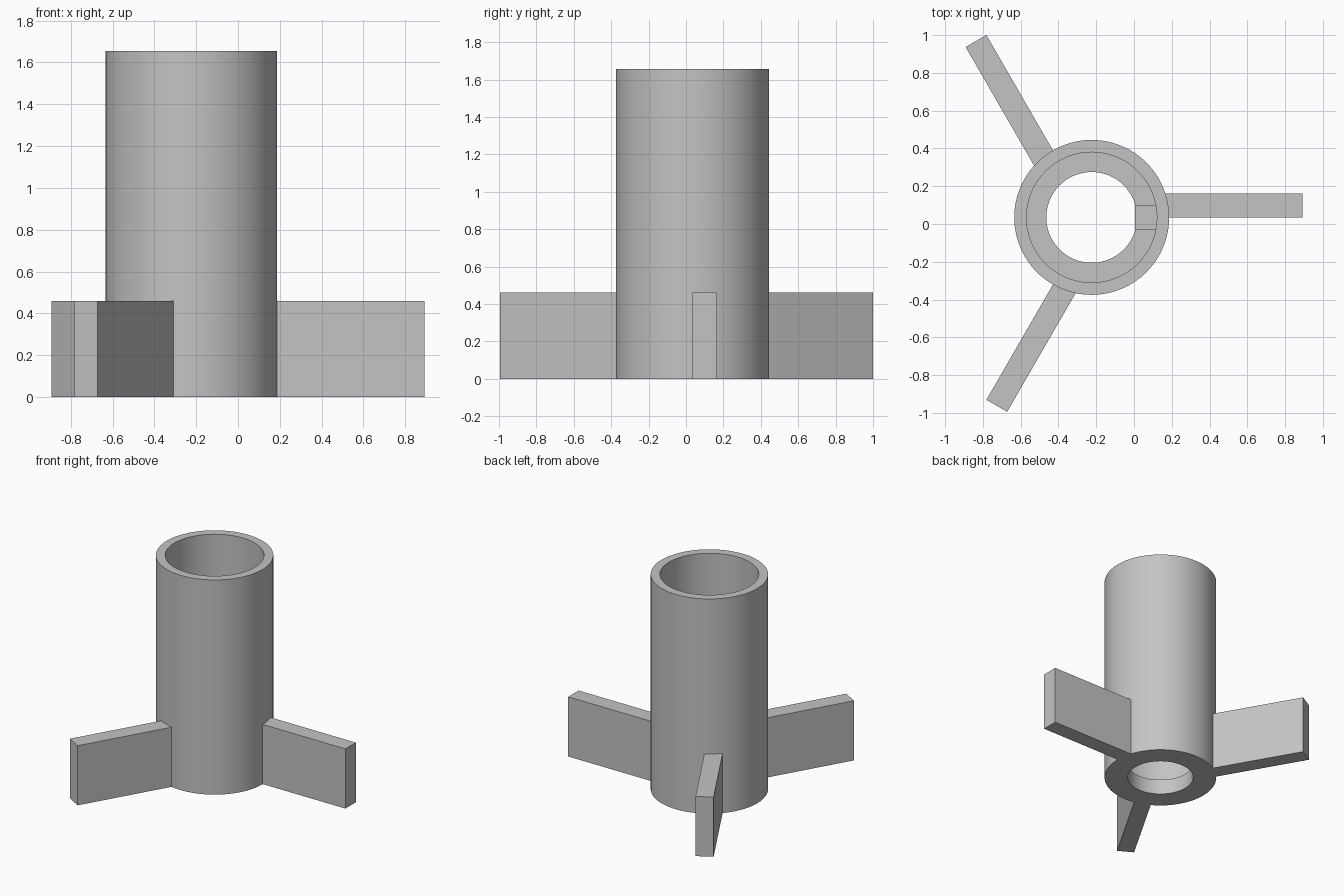
import bpy, bmesh, math
from mathutils import Matrix, Vector

if "Cube" in bpy.data.objects:
    bpy.data.objects.remove(bpy.data.objects["Cube"], do_unlink=True)

AXIS = Vector((-0.224, 0.035, 0))     # centre line of the tube
OUTER, INNER, BORE = 0.41, 0.345, 0.24
HEIGHT, FLOOR = 1.655, 0.12
FIN_LENGTH, FIN_THICK, FIN_HEIGHT = 1.115, 0.127, 0.46

grey = bpy.data.materials.new("plain grey")
grey.use_nodes = True
colour = (0.55, 0.55, 0.55, 1)
grey.diffuse_color = colour
grey.node_tree.nodes["Principled BSDF"].inputs["Base Color"].default_value = colour


def add_object(name, bm):
    bmesh.ops.recalc_face_normals(bm, faces=bm.faces)
    mesh = bpy.data.meshes.new(name)
    bm.to_mesh(mesh)
    bm.free()
    mesh.materials.append(grey)
    obj = bpy.data.objects.new(name, mesh)
    obj.location = AXIS
    bpy.context.collection.objects.link(obj)
    return obj


def add_box(name, low, high, angle=0):
    low, high = Vector(low), Vector(high)
    bm = bmesh.new()
    bmesh.ops.create_cube(bm, size=1)
    bmesh.ops.scale(bm, vec=high - low, verts=bm.verts)
    bmesh.ops.translate(bm, vec=(low + high) / 2, verts=bm.verts)
    bmesh.ops.rotate(bm, matrix=Matrix.Rotation(angle, 3, 'Z'), verts=bm.verts)
    return add_object(name, bm)


# Tube with a narrower bore through its floor
profile = [(BORE, 0), (OUTER, 0), (OUTER, HEIGHT),
           (INNER, HEIGHT), (INNER, FLOOR), (BORE, FLOOR)]
bm = bmesh.new()
verts = [bm.verts.new((r, 0, z)) for r, z in profile]
edges = [bm.edges.new((v, verts[i - 1])) for i, v in enumerate(verts)]
bmesh.ops.spin(bm, geom=verts + edges, axis=(0, 0, 1), cent=(0, 0, 0),
               angle=math.tau, steps=96, use_merge=True)
bmesh.ops.remove_doubles(bm, verts=bm.verts, dist=0.0001)
tube = add_object("tube", bm)
bpy.ops.object.select_all(action='DESELECT')
tube.select_set(True)
bpy.context.view_layer.objects.active = tube
bpy.ops.object.shade_smooth_by_angle(angle=math.radians(30))

# Three fins, each set to one side of its radius
for i, name in enumerate(("left_fin", "back_fin", "front_fin")):
    add_box(name, (0.375, 0, 0), (FIN_LENGTH, FIN_THICK, FIN_HEIGHT),
            i * math.tau / 3)

# Small key block on the floor inside the tube
add_box("inner_key", (0.228, -FIN_THICK / 2, FLOOR - 0.01),
        (0.36, FIN_THICK / 2, FLOOR + 0.13))
